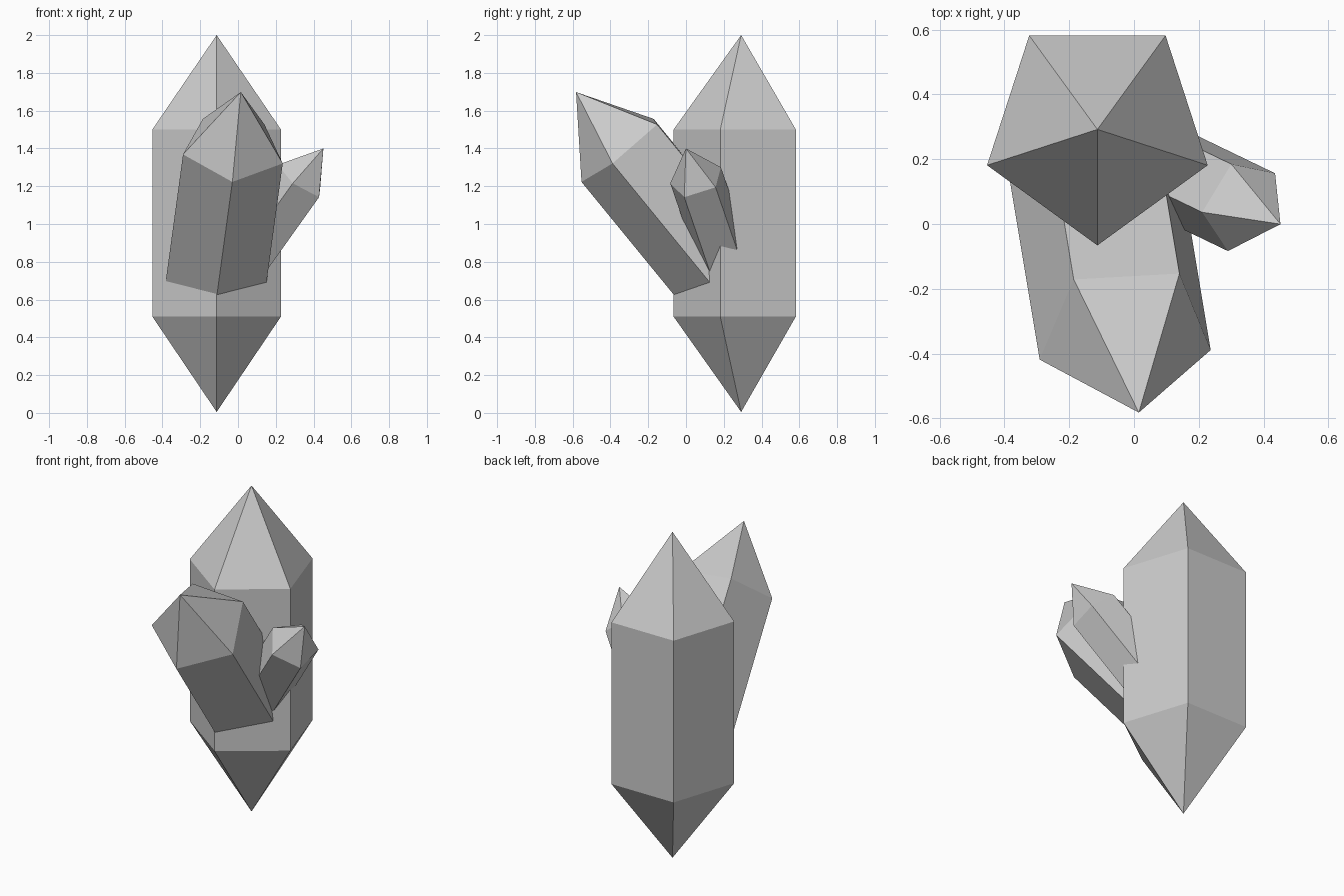
import bpy, bmesh, math
from mathutils import Vector, Quaternion

if "Cube" in bpy.data.objects:
    bpy.data.objects.remove(bpy.data.objects["Cube"])


def crystal(name, ring_centre, axis, corner, radius, tip, body, base_tip=0.0):
    """Five-sided prism along axis with a point on top and optionally below."""
    c = Vector(ring_centre)
    axis = Vector(axis).normalized()
    ref = Vector(corner)
    ref = (ref - axis * ref.dot(axis)).normalized() * radius
    bm = bmesh.new()
    spokes = [Quaternion(axis, math.tau * i / 5) @ ref for i in range(5)]
    top = [bm.verts.new(c + s) for s in spokes]
    low = [bm.verts.new(c + s - axis * body) for s in spokes]
    apex = bm.verts.new(c + axis * tip)
    foot = bm.verts.new(c - axis * (body + base_tip)) if base_tip else None
    for i in range(5):
        j = (i + 1) % 5
        bm.faces.new((low[i], low[j], top[j], top[i]))
        bm.faces.new((top[i], top[j], apex))
        if foot:
            bm.faces.new((low[j], low[i], foot))
    if not foot:
        bm.faces.new(low[::-1])
    bmesh.ops.recalc_face_normals(bm, faces=bm.faces)
    mesh = bpy.data.meshes.new(name)
    bm.to_mesh(mesh)
    bm.free()
    obj = bpy.data.objects.new(name, mesh)
    bpy.context.collection.objects.link(obj)
    return obj


# Tall upright crystal, pointed at both ends
crystal("main_crystal", (-0.113, 0.292, 1.50), (0, 0, 1), (0, -1, 0),
        0.358, 0.50, 0.99, 0.505)

# Leaning crystal growing out of the front
crystal("front_crystal", (-0.026, -0.337, 1.399), (0.105, -0.63, 0.77),
        (-0.004, -0.218, -0.179), 0.279, 0.389, 0.90)

# Small crystal growing out of the right side
crystal("side_crystal", (0.333, 0.057, 1.233), (0.56, -0.27, 0.785),
        (0.097, -0.067, -0.093), 0.148, 0.213, 0.55)
